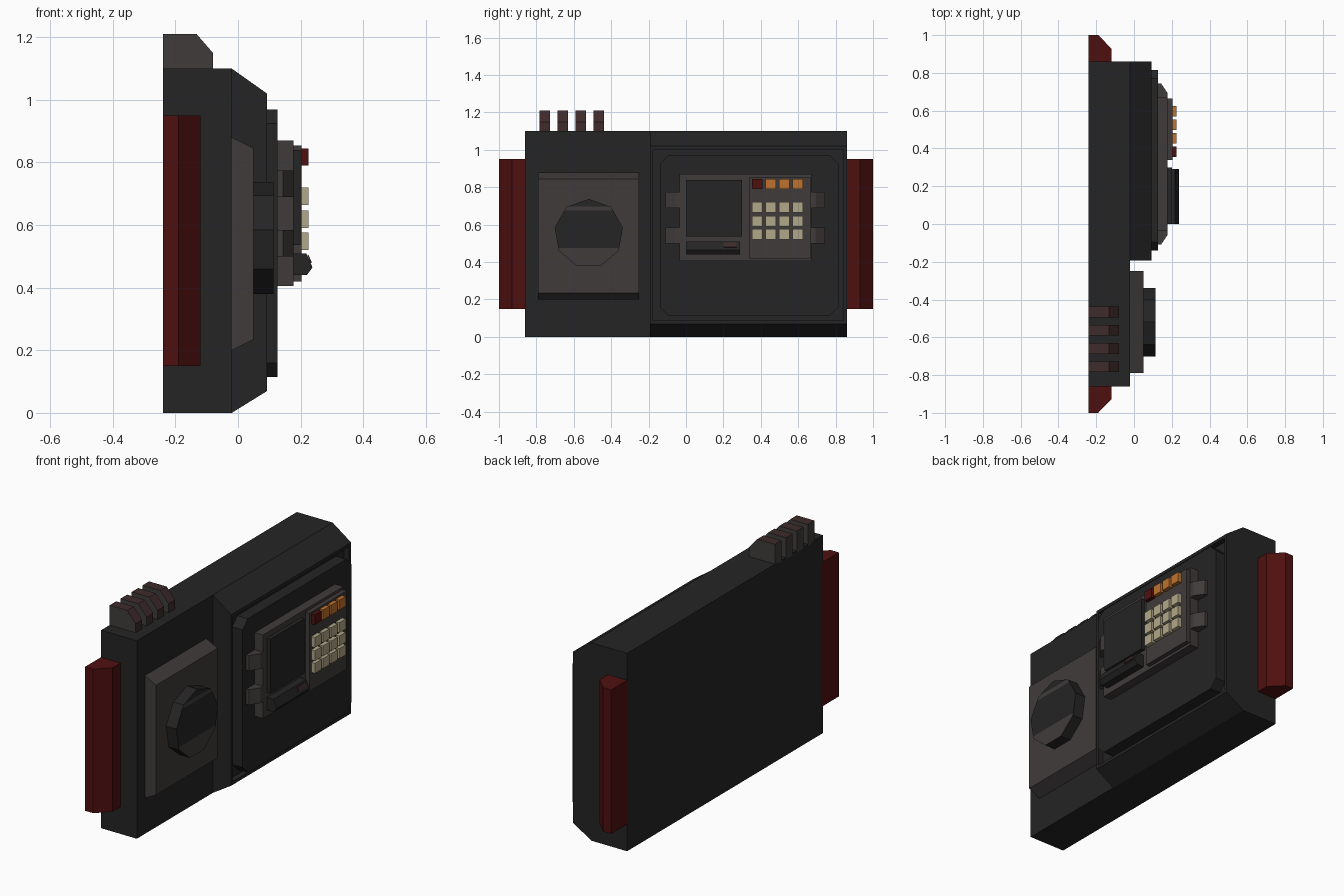
import bpy, bmesh, math
from mathutils import Vector

if "Cube" in bpy.data.objects:
    bpy.data.objects.remove(bpy.data.objects["Cube"])


def mat(name, r, g, b):
    m = bpy.data.materials.new(name)
    m.diffuse_color = (r, g, b, 1)
    m.use_nodes = True
    m.node_tree.nodes["Principled BSDF"].inputs["Base Color"].default_value = m.diffuse_color
    return m


CHARCOAL = mat("charcoal", 0.018, 0.018, 0.018)
GREY = mat("warm grey", 0.052, 0.044, 0.044)
RED = mat("dark red", 0.078, 0.005, 0.005)
MAROON = mat("dusty maroon", 0.050, 0.024, 0.024)
CREAM = mat("cream", 0.44, 0.39, 0.25)
ORANGE = mat("orange", 0.52, 0.17, 0.027)


def finish(name, bm, *mats):
    bmesh.ops.recalc_face_normals(bm, faces=bm.faces)
    me = bpy.data.meshes.new(name)
    bm.to_mesh(me)
    bm.free()
    ob = bpy.data.objects.new(name, me)
    for m in mats:
        me.materials.append(m)
    bpy.context.collection.objects.link(ob)
    return ob


def prism(points, offset):
    """Extrude a closed 3D polygon along an offset."""
    bm = bmesh.new()
    f = bm.faces.new([bm.verts.new(p) for p in points])
    ret = bmesh.ops.extrude_face_region(bm, geom=[f])
    verts = [v for v in ret["geom"] if isinstance(v, bmesh.types.BMVert)]
    bmesh.ops.translate(bm, verts=verts, vec=Vector(offset))
    if f.is_valid and not any(len(e.link_faces) > 1 for e in f.edges):
        bm.faces.remove(f)
    # make sure the starting cap exists
    holes = [e for e in bm.edges if len(e.link_faces) == 1]
    if holes:
        bmesh.ops.holes_fill(bm, edges=holes)
    bmesh.ops.recalc_face_normals(bm, faces=bm.faces)
    return bm


def prism_y(xz, y0, y1):
    return prism([(x, y0, z) for x, z in xz], (0, y1 - y0, 0))


def prism_z(xy, z0, z1):
    return prism([(x, y, z0) for x, y in xy], (0, 0, z1 - z0))


def prism_x(yz, x0, x1):
    return prism([(x0, y, z) for y, z in yz], (x1 - x0, 0, 0))


def box(name, x, y, z, m):
    pts = [(y[0], z[0]), (y[1], z[0]), (y[1], z[1]), (y[0], z[1])]
    return finish(name, prism_x(pts, *x), m)


# Back housing
box("back_housing", (-0.24, -0.02), (-0.86, 0.86), (0, 1.1), CHARCOAL)

# Raised housing with sloped top and bottom and a recessed front
bm = prism_y([(-0.02, 0), (0.093, 0.07), (0.093, 1.02), (-0.02, 1.1)], -0.193, 0.86)
bm.faces.ensure_lookup_table()
front = max(bm.faces, key=lambda f: f.normal.x)
bmesh.ops.inset_region(bm, faces=[front], thickness=0.025)
ret = bmesh.ops.extrude_face_region(bm, geom=[front])
moved = [v for v in ret["geom"] if isinstance(v, bmesh.types.BMVert)]
bmesh.ops.translate(bm, verts=moved, vec=(-0.03, 0, 0))
if front.is_valid:
    bm.faces.remove(front)
finish("raised_housing", bm, CHARCOAL)

# Chamfered front panel
y0, y1, z0, z1, c = -0.14, 0.815, 0.115, 0.97, 0.045
finish("front_panel", prism_x([
    (y0 + c, z0), (y1 - c, z0), (y1, z0 + c), (y1, z1 - c),
    (y1 - c, z1), (y0 + c, z1), (y0, z1 - c), (y0, z0 + c)], 0.05, 0.127), CHARCOAL)

# Console block with its four sloped clips
box("console_block", (0.12, 0.178), (-0.035, 0.67), (0.405, 0.87), GREY)
mid = 0.3175
for side in (-1, 1):
    for z in (0.50, 0.69):
        prof = [(0.12, 0.34), (0.178, 0.34), (0.178, 0.375), (0.143, 0.427), (0.12, 0.427)]
        finish("console_clip", prism_z([(x, mid + side * d) for x, d in prof], z, z + 0.085), GREY)

# Screen and keypad plate
box("screen", (0.17, 0.2), (0.0, 0.30), (0.537, 0.84), CHARCOAL)
box("keypad_plate", (0.17, 0.203), (0.34, 0.665), (0.42, 0.855), GREY)

# Keys: one coloured row above three cream rows
for col in range(4):
    y = 0.354 + col * 0.0717
    box("function_key", (0.2, 0.225), (y, y + 0.056), (0.79, 0.845), ORANGE if col else RED)
    for z in (0.52, 0.59, 0.664):
        box("number_key", (0.2, 0.225), (y, y + 0.056), (z, z + 0.056), CREAM)

# Slot reader under the screen
finish("slot_reader", prism_y([(0.17, 0.51), (0.218, 0.51), (0.238, 0.465), (0.22, 0.44),
                               (0.17, 0.44)], 0.0, 0.29), CHARCOAL)
slope = [(0.222, 0.503), (0.226, 0.504), (0.236, 0.48), (0.232, 0.478)]
finish("slot_marker", prism_y(slope, 0.2, 0.27), MAROON)

# Dial plate
finish("dial_plate", prism_y([(-0.03, 0.2), (-0.02, 0.2), (0.05, 0.235), (0.05, 0.845),
                              (-0.02, 0.88), (-0.03, 0.88)], -0.79, -0.25), GREY)

# Nine-sided dial with lighter bands on its face
R, cy, cz = 0.185, -0.52, 0.553
bm = prism_x([(cy + R * math.sin(a * math.tau / 9), cz + R * math.cos(a * math.tau / 9))
              for a in range(9)], 0.045, 0.113)
for z in (0.475, 0.675, 0.697):
    bmesh.ops.bisect_plane(bm, geom=bm.verts[:] + bm.edges[:] + bm.faces[:],
                           plane_co=(0, 0, z), plane_no=(0, 0, 1))
for f in bm.faces:
    z = f.calc_center_median().z
    f.normal_update()
    if f.normal.x > 0.9 and (z < 0.475 or 0.675 < z < 0.697):
        f.material_index = 1
finish("dial", bm, CHARCOAL, GREY)

# Top fins: grey sides and back, maroon edges
for i in range(4):
    y = -0.784 + i * 0.0965
    bm = prism_y([(-0.24, 1.09), (-0.08, 1.09), (-0.08, 1.15), (-0.132, 1.21), (-0.24, 1.21)],
                 y, y + 0.057)
    for f in bm.faces:
        if f.normal.x > 0.3 or f.normal.z > 0.3:
            f.material_index = 1
    finish("top_fin", bm, GREY, MAROON)

# Side bumpers
for s in (-1, 1):
    finish("side_bumper", prism_z([(-0.24, s * 0.85), (-0.12, s * 0.85), (-0.12, s * 0.93),
                                   (-0.19, s), (-0.24, s)], 0.15, 0.95), RED)
